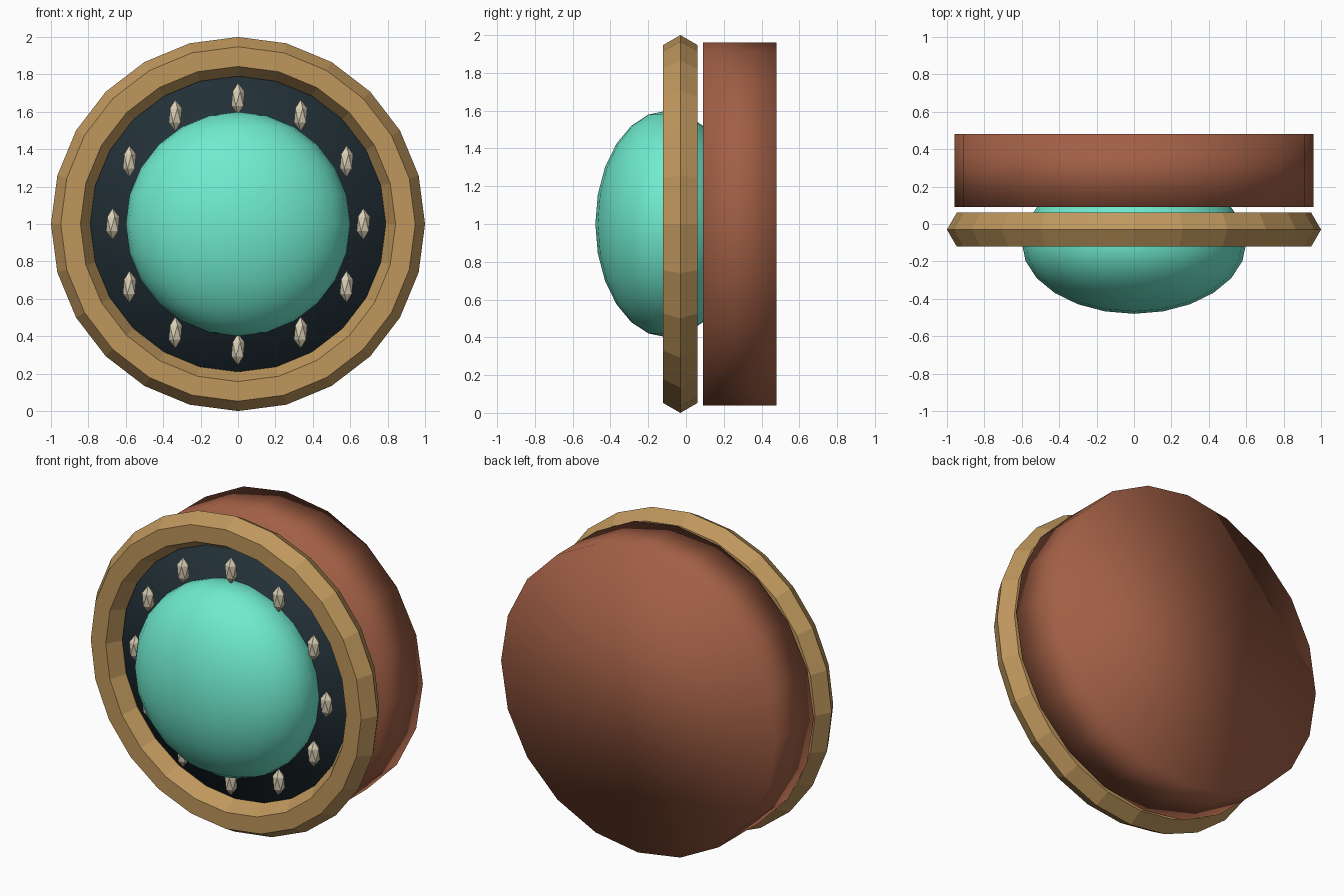
import bpy
import math

if "Cube" in bpy.data.objects:
    bpy.data.objects.remove(bpy.data.objects["Cube"])

CENTER_Z = 1.0
FACE_FRONT = (math.pi / 2, 0, 0)


def material(name, color):
    m = bpy.data.materials.new(name)
    m.diffuse_color = (*color, 1)
    m.use_nodes = True
    m.node_tree.nodes["Principled BSDF"].inputs["Base Color"].default_value = m.diffuse_color
    return m


def finish(name, mat, smooth):
    ob = bpy.context.object
    ob.name = name
    ob.data.materials.append(mat)
    for p in ob.data.polygons:
        p.use_smooth = smooth
    return ob


def drum(name, sides, radius, y0, y1, mat):
    bpy.ops.mesh.primitive_cylinder_add(
        vertices=sides, radius=radius, depth=y1 - y0,
        location=(0, (y0 + y1) / 2, CENTER_Z), rotation=FACE_FRONT)
    return finish(name, mat, True)


copper = material("copper", (0.36, 0.115, 0.06))
brass = material("brass", (0.52, 0.31, 0.11))
slate = material("slate", (0.016, 0.03, 0.038))
glass = material("teal_glass", (0.16, 0.83, 0.62))
ivory = material("ivory", (0.70, 0.62, 0.46))

# Rear housing
drum("housing", 20, 0.96, 0.09, 0.48, copper)

# Dark dial plate inside the bezel
drum("dial_plate", 24, 0.82, -0.02, 0.04, slate)

# Faceted bezel ring
bpy.ops.mesh.primitive_torus_add(
    major_segments=24, minor_segments=6, major_radius=0.895,
    minor_radius=0.105, location=(0, -0.03, CENTER_Z), rotation=FACE_FRONT)
finish("bezel", brass, False)

# Flattened lens dome
bpy.ops.mesh.primitive_uv_sphere_add(
    segments=24, ring_count=12, radius=1, location=(0, -0.10, CENTER_Z))
dome = finish("lens_dome", glass, True)
dome.scale = (0.6, 0.38, 0.6)

# Twelve upright hour studs
for i in range(12):
    a = i * math.tau / 12
    bpy.ops.mesh.primitive_ico_sphere_add(
        subdivisions=1, radius=1,
        location=(0.67 * math.sin(a), -0.07, CENTER_Z + 0.67 * math.cos(a)))
    stud = finish(f"hour_stud_{i + 1}", ivory, False)
    stud.scale = (0.04, 0.04, 0.085)
